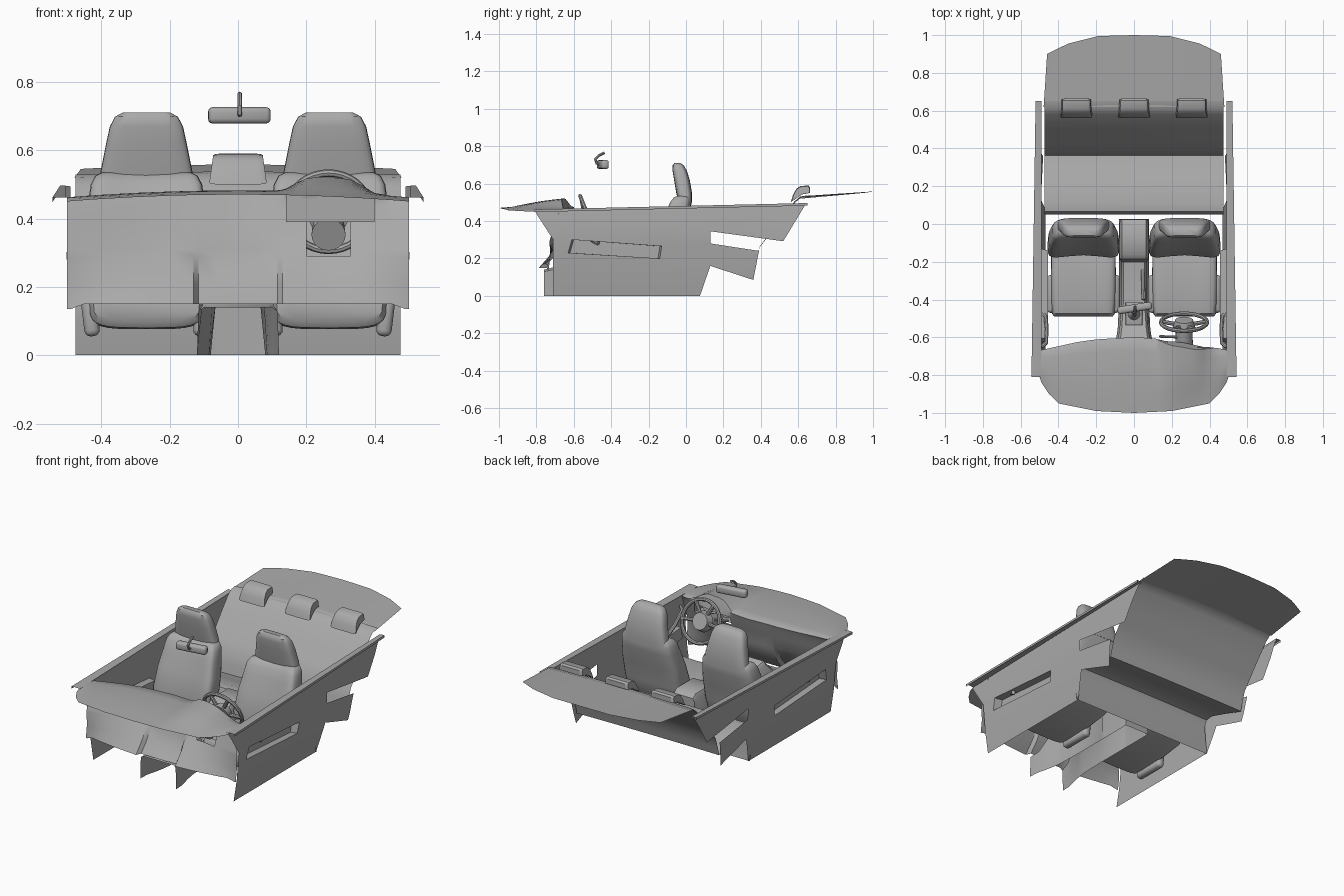
import bpy, bmesh
from math import sin, cos, pi, radians, exp, copysign
from mathutils import Vector, Matrix

old = bpy.data.objects.get("Cube")
if old:
    bpy.data.objects.remove(old)

grey = bpy.data.materials.new("interior grey")
grey.use_nodes = True
grey.diffuse_color = (0.4, 0.4, 0.4, 1)
grey.node_tree.nodes["Principled BSDF"].inputs["Base Color"].default_value = (0.4, 0.4, 0.4, 1)
parts = []


def register(ob):
    bpy.context.scene.collection.objects.link(ob)
    ob.data.materials.append(grey)
    parts.append(ob)
    return ob


def finish(name, bm):
    bmesh.ops.recalc_face_normals(bm, faces=bm.faces)
    me = bpy.data.meshes.new(name)
    bm.to_mesh(me)
    bm.free()
    return register(bpy.data.objects.new(name, me))


def interp(t, pts):
    for (a, va), (b, vb) in zip(pts, pts[1:]):
        if t <= b:
            return va + (vb - va) * max(0, t - a) / (b - a)
    return pts[-1][1]


def add_grid(bm, rows, closed=False, skip=None):
    vs = [[bm.verts.new(p) for p in row] for row in rows]
    n = len(rows[0])
    for r0, r1 in zip(vs, vs[1:]):
        for i in range(n if closed else n - 1):
            quad = (r0[i], r0[(i + 1) % n], r1[(i + 1) % n], r1[i])
            mid = sum((v.co for v in quad), Vector()) / 4
            if not (skip and skip(mid)):
                bm.faces.new(quad)
    return vs


def sheet(name, rows, skip=None):
    bm = bmesh.new()
    add_grid(bm, rows, skip=skip)
    return finish(name, bm)


def solid(name, rows):
    bm = bmesh.new()
    vs = add_grid(bm, rows, closed=True)
    bm.faces.new(vs[0])
    bm.faces.new(vs[-1])
    return finish(name, bm)


def loft(name, cx, rings, axis, dip=0, n=28):
    """Rounded cross-sections (position, centre, half width, half depth), dished on one side."""
    rows = []
    for a, c, hu, hv in rings:
        row = []
        for k in range(n):
            t = 2 * pi * k / n
            u = copysign(abs(cos(t)) ** 0.5, cos(t))
            v = copysign(abs(sin(t)) ** 0.5, sin(t)) * hv
            hollow = dip * (1 - u * u)
            if axis == 'z':
                row.append((cx + u * hu, c + v + (hollow if v < 0 else 0), a))
            else:
                row.append((cx + u * hu, a, c + v - (hollow if v > 0 else 0)))
        rows.append(row)
    return solid(name, rows)


def box(name, centre, size, rot=(0, 0, 0), bevel=0.0, open_back=False):
    bm = bmesh.new()
    bmesh.ops.create_cube(bm, size=1, matrix=Matrix.Diagonal((*size, 1)))
    if open_back:
        bmesh.ops.delete(bm, geom=[f for f in bm.faces if f.normal.y > 0.5], context='FACES')
    if bevel:
        bmesh.ops.bevel(bm, geom=bm.edges[:], offset=bevel, segments=3, profile=0.5, affect='EDGES')
    ob = finish(name, bm)
    ob.location, ob.rotation_euler = centre, rot


def rod(name, a, b, r1, r2, sides=20):
    a, b = Vector(a), Vector(b)
    bm = bmesh.new()
    bmesh.ops.create_cone(bm, cap_ends=True, segments=sides, radius1=r1, radius2=r2, depth=(b - a).length)
    ob = finish(name, bm)
    ob.location = (a + b) / 2
    ob.rotation_euler = (b - a).to_track_quat('Z', 'Y').to_euler()


def tube(name, pts, r, cyclic=False):
    cu = bpy.data.curves.new(name, 'CURVE')
    cu.dimensions, cu.bevel_depth, cu.bevel_resolution, cu.use_fill_caps = '3D', r, 2, True
    sp = cu.splines.new('POLY')
    sp.points.add(len(pts) - 1)
    for p, co in zip(sp.points, pts):
        p.co = (*co, 1)
    sp.use_cyclic_u = cyclic
    register(bpy.data.objects.new(name, cu))


# Dashboard: crowned top, rolled rear edge, lower face with cluster and column openings
def dash_column(x):
    ax = abs(x)
    front = interp(ax, [(0, -1), (.2, -.99), (.4, -.95), (.48, -.87), (.5, -.81)])
    rear = interp(ax, [(0, -.605), (.25, -.62), (.5, -.675)])
    edge = .47 - .08 * ax ** 2
    hood = exp(-((x - .268) / .115) ** 4)
    lip = rear - .03 * hood
    col = []
    for k in range(7):
        t = k / 6
        rise = .008 * sin(pi * t) + .048 * hood * max(0, t - .1) / .9
        col.append((x, front + (lip - front) * t, edge + .008 * t + rise))
    col.append((x, lip + .006, edge + .003 + .038 * hood))
    stack = .03 if ax < .12 else 0
    curve = (ax / .5) ** 2
    for z, dy in [(.44, -.005), (.39, -.02), (.31, -.05)]:
        col.append((x, rear + dy, z))
    col.append((x, rear - .055 - .01 * (1 - curve) + stack * .4, .29))
    col.append((x, -.735 + .01 * curve + stack, .21))
    col.append((x, -.79 + .055 * curve + stack, .15 - .015 * (ax > .45)))
    return col


xs = [-.5, -.49, -.45, -.4, -.3, -.2, -.13, -.116, -.06, 0, .06, .116, .13, .14,
      .17, .2, .235, .268, .3, .33, .365, .4, .45, .49, .5]


def opening(m):
    cluster = .14 < m.x < .4 and .39 < m.z < .44 and m.y > -.72
    column = .2 < m.x < .33 and .29 < m.z < .39
    return cluster or column


sheet("dashboard", [dash_column(x) for x in xs], opening)

# Instrument cluster
box("instrument_housing", (.27, -.7, .43), (.26, .1, .08), open_back=True)
for i, x in enumerate((.21, .33)):
    rod(f"gauge_{i}", (x, -.745, .43), (x, -.685, .44), .04, .045)

# Steering wheel, tilted away at the top
hub = Vector((.265, -.52, .42))
tilt = Matrix.Rotation(radians(-68), 3, 'X')


def on_wheel(r, deg, lift=0):
    a = radians(deg)
    return hub + tilt @ Vector((r * cos(a), r * sin(a), lift))


tube("steering_rim", [on_wheel(.122, k * 10) for k in range(36)], .011, True)
for k, deg in enumerate((5, 175, 240, 300)):
    tube(f"steering_spoke_{k}", [on_wheel(.03, deg, -.015), on_wheel(.12, deg)], .011)
rod("steering_hub", on_wheel(0, 0, -.03), on_wheel(0, 0, .012), .06, .048)
rod("steering_column", on_wheel(0, 0, -.18), on_wheel(0, 0, -.02), .05, .042)
tube("column_stalk", [(.265, -.6, .4), (.135, -.595, .43)], .007)

# Front seats
for s in (1, -1):
    cx = s * .268
    side = "left" if s > 0 else "right"
    loft(f"{side}_seat_cushion", cx, [(-.49, .15, .155, .05), (-.475, .15, .166, .07), (-.42, .152, .17, .076),
                                      (-.28, .153, .172, .07), (-.12, .16, .17, .05), (-.08, .16, .15, .035)], 'y', .02)
    loft(f"{side}_seat_back", cx, [(.13, -.115, .15, .05), (.15, -.12, .175, .075), (.24, -.115, .19, .085),
                                   (.36, -.08, .184, .08), (.45, -.052, .17, .075), (.5, -.038, .163, .068),
                                   (.525, -.03, .15, .055), (.535, -.02, .13, .042)], 'z', .035)
    loft(f"{side}_seat_headrest", cx, [(.5, -.005, .142, .036), (.55, -.01, .132, .042), (.62, -.022, .118, .042),
                                       (.67, -.034, .107, .038), (.698, -.042, .092, .03), (.71, -.046, .07, .016)], 'z')
    for e in (1, -1):
        box(f"{side}_seat_bolster_{e}", (cx + e * .165, -.37, .12), (.045, .2, .13), (0, e * .12, 0), .018)

# Rear bench: front skirt, cushion falling to the rear, upright fold, raked back
bench = [(.07, 0), (.055, .1), (.05, .19), (.065, .225), (.11, .23), (.24, .19), (.34, .155), (.362, .15),
         (.375, .2), (.395, .265), (.44, .325), (.5, .405), (.58, .505), (.61, .53), (.65, .538)]
sheet("rear_bench", [[(x, y, z - .08 * x * x * z) for y, z in bench] for x in (-.475, -.24, 0, .24, .475)])

# Wedge-shaped head pads over the top of the bench
pad = [(.56, .5), (.572, .54), (.59, .572), (.612, .587), (.655, .59), (.664, .58), (.664, .55), (.62, .542)]
for i, cx in enumerate((-.305, 0, .305)):
    rows = []
    for dx, k in ((-.08, .9), (-.074, .97), (-.06, 1), (.06, 1), (.074, .97), (.08, .9)):
        rows.append([(cx + dx * (1.05 - 1.6 * (z - .5)), .615 + (y - .615) * k, .545 + (z - .545) * k) for y, z in pad])
    solid(f"rear_head_pad_{i}", rows)

# Rear shelf
shelf = []
for k in range(-12, 13):
    x = .46 * k / 12
    rear = interp(abs(x), [(0, 1), (.19, .995), (.35, .955), (.46, .9)])
    row = []
    for j in range(5):
        t = j / 4
        row.append((x * (1.04 - .04 * t), .62 + (rear - .62) * t, .533 + .025 * t - .06 * x * x))
    shelf.append(row)
sheet("rear_shelf", shelf)

# Door panels with a pocket pressed inward
outline = [(-.81, .455), (-.71, .3), (-.71, 0), (.075, 0), (.13, .16), (.36, .085), (.39, .24), (.13, .28),
           (.13, .345), (.52, .292), (.64, .49)]
pocket = [(-.61, .3), (-.13, .265), (-.14, .2), (-.63, .23)]
bulge = [(0, .468), (.13, .488), (.3, .503), (.4, .503), (.5, .495)]
for s in (1, -1):
    side = "left" if s > 0 else "right"
    bm = bmesh.new()
    loops = []
    for pts in (outline, pocket):
        vs = [bm.verts.new((0, y, z)) for y, z in pts]
        loops.append([bm.edges.new((vs[i - 1], vs[i])) for i in range(len(vs))])
    bmesh.ops.triangle_fill(bm, use_beauty=True, edges=loops[0] + loops[1], normal=(1, 0, 0))
    for z in (.13, .3, .4):
        bmesh.ops.bisect_plane(bm, geom=bm.verts[:] + bm.edges[:] + bm.faces[:], plane_co=(0, 0, z), plane_no=(0, 0, 1))
    for v in bm.verts:
        v.co.x = s * interp(v.co.z, bulge)
    outer = [(s * interp(z, bulge), y, z) for y, z in pocket]
    inner = [(s * .455, y * .96 - .015, z) for y, z in pocket]
    vs = add_grid(bm, [outer, inner], closed=True)
    bm.faces.new(vs[1])
    bmesh.ops.remove_doubles(bm, verts=bm.verts, dist=.0005)
    finish(f"{side}_door_panel", bm)
    sill = []
    for k in range(9):
        t = k / 8
        y, z, out = -.81 + 1.46 * t, .46 + .034 * t, .543 - .022 * t
        sill.append([(s * .495, y, z - .012), (s * .49, y, z), (s * .505, y, z + .002),
                     (s * out, y, z + .002), (s * out, y, z - .012)])
    sheet(f"{side}_door_sill", sill)
    tube(f"{side}_door_pull", [(s * .49, -.65, .4), (s * .465, -.63, .39), (s * .462, -.55, .33),
                               (s * .468, -.49, .29), (s * .485, -.47, .28)], .011)

# Centre console: inverted channel, low under the dashboard, with a raised armrest and closed rear
rows = []
for y, low, top, z in [(-.76, .12, .116, .14), (-.7, .118, .105, .155), (-.63, .1, .09, .23), (-.58, .09, .08, .21),
                       (-.54, .085, .075, .18), (-.4, .08, .065, .165), (-.2, .08, .065, .17), (-.185, .08, .076, .25),
                       (-.16, .08, .076, .27), (0, .08, .076, .27), (.025, .08, .074, .25), (.026, .08, .07, 0)]:
    rows.append([(-low, y, 0), (-top, y, z * .92), (-top * .85, y, z), (top * .85, y, z), (top, y, z * .92), (low, y, 0)])
sheet("centre_console", rows)
box("gear_plate", (0, -.475, .18), (.09, .12, .012), bevel=.004)
rod("gear_boot", (0, -.475, .18), (0, -.47, .24), .035, .01, 12)
rod("gear_stick", (0, -.47, .22), (0, -.46, .31), .008, .008, 10)
rod("gear_knob", (0, -.465, .28), (0, -.455, .325), .014, .018, 14)
tube("parking_brake", [(.048, -.24, .165), (.048, -.31, .2), (.05, -.4, .235)], .011)

# Rear-view mirror on its stalk
box("rear_view_mirror", (.004, -.445, .702), (.184, .04, .048), (0, 0, radians(9)), .014)
tube("mirror_stalk", [(.005, -.45, .7), (.005, -.478, .708), (.005, -.485, .73), (.005, -.465, .75), (.005, -.435, .765)], .007)

# Convert tubes and smooth everything while keeping sharp edges
bpy.ops.object.select_all(action='DESELECT')
for ob in parts:
    ob.select_set(True)
bpy.context.view_layer.objects.active = parts[0]
bpy.ops.object.convert(target='MESH')
bpy.ops.object.shade_smooth_by_angle(angle=radians(40))
